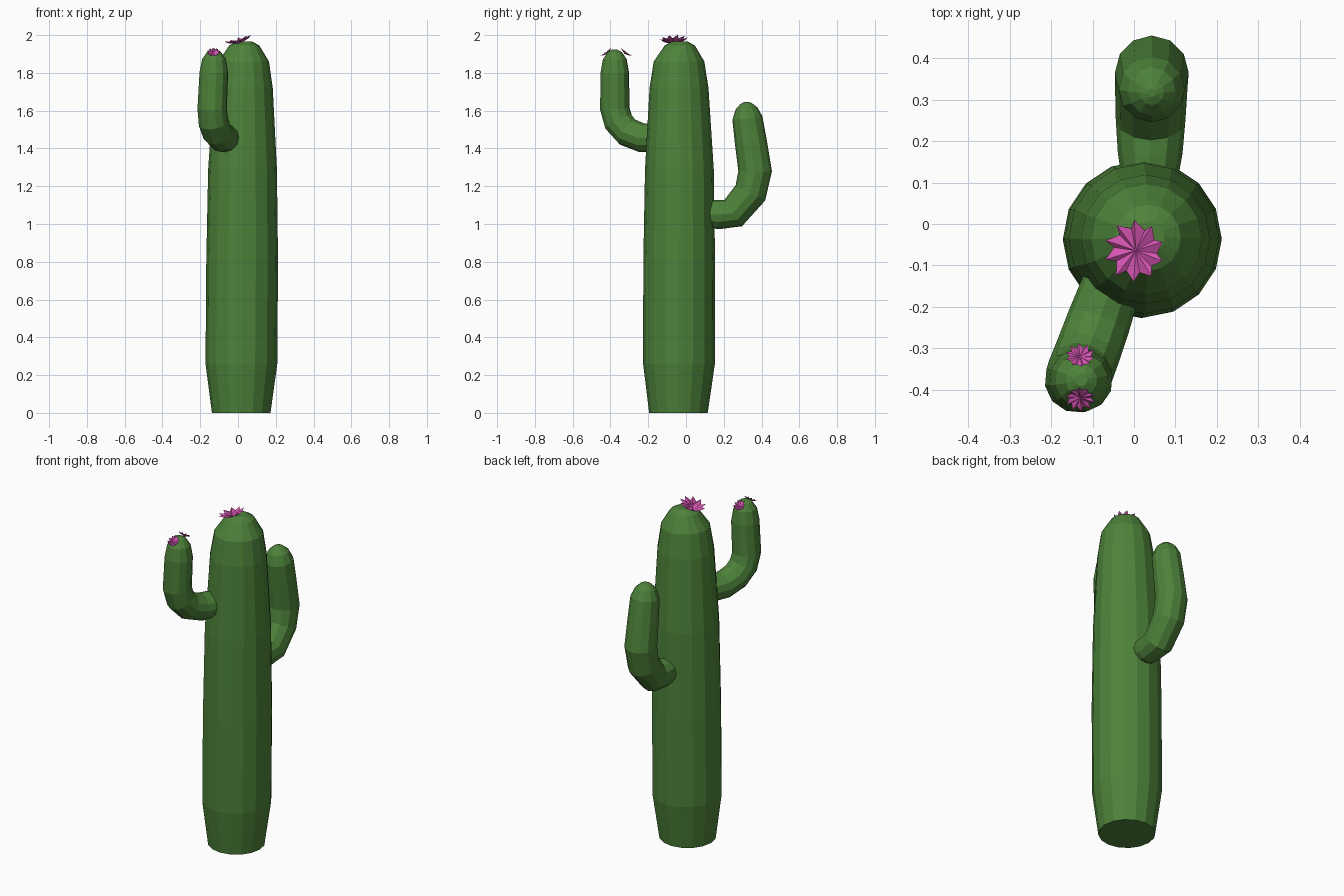
import bpy, bmesh, math
from mathutils import Vector

if "Cube" in bpy.data.objects:
    bpy.data.objects.remove(bpy.data.objects["Cube"])


def material(name, rgb):
    m = bpy.data.materials.new(name)
    m.diffuse_color = (*rgb, 1)
    m.use_nodes = True
    m.node_tree.nodes["Principled BSDF"].inputs["Base Color"].default_value = m.diffuse_color
    return m


GREEN = material("cactus green", (0.075, 0.225, 0.042))
PINK = material("flower pink", (0.66, 0.09, 0.44))


def finish(name, bm, mat):
    bmesh.ops.recalc_face_normals(bm, faces=bm.faces)
    mesh = bpy.data.meshes.new(name)
    bm.to_mesh(mesh)
    bm.free()
    mesh.materials.append(mat)
    ob = bpy.data.objects.new(name, mesh)
    bpy.context.collection.objects.link(ob)
    return ob


def tube(name, path, sides, side_axis, level=False):
    """Loft rings along (x, y, z, radius) points; level keeps rings horizontal."""
    bm = bmesh.new()
    pts = [Vector(p[:3]) for p in path]
    u = Vector(side_axis).normalized()
    rings = []
    for i, p in enumerate(pts):
        a, b = pts[max(i - 1, 0)], pts[min(i + 1, len(pts) - 1)]
        t = Vector((0, 0, 1)) if level else (b - a).normalized()
        s = (u - t * u.dot(t)).normalized()
        w = t.cross(s)
        rings.append([bm.verts.new(p + path[i][3] * (
            s * math.cos(k * math.tau / sides) + w * math.sin(k * math.tau / sides)))
            for k in range(sides)])
    for lo, hi in zip(rings, rings[1:]):
        for k in range(sides):
            j = (k + 1) % sides
            bm.faces.new((lo[k], lo[j], hi[j], hi[k]))
    bm.faces.new(rings[0])
    bm.faces.new(rings[-1])
    return finish(name, bm, GREEN)


def flower(name, centre, facing, radius, petals=10):
    """Shallow star cup with raised, slightly swirled petal tips."""
    bm = bmesh.new()
    top = bm.verts.new((0, 0, 0))
    under = bm.verts.new((0, 0, -radius * 0.2))
    rim = []
    for k in range(petals):
        for turn, r, h in ((0, 0.72, 0.02), (0.68, 1.0, 0.2)):
            a = (k + turn) * math.tau / petals
            rim.append(bm.verts.new((r * radius * math.cos(a),
                                     r * radius * math.sin(a), h * radius)))
    for a, b in zip(rim, rim[1:] + rim[:1]):
        bm.faces.new((top, a, b))
        bm.faces.new((under, b, a))
    ob = finish(name, bm, PINK)
    ob.location = centre
    ob.rotation_euler = Vector(facing).to_track_quat('Z', 'Y').to_euler()


# Main trunk with tapered foot and domed top
tube("trunk", [
    (0.017, -0.04, 0, 0.155), (0.018, -0.037, 0.26, 0.19),
    (0.022, -0.036, 0.8, 0.19), (0.024, -0.035, 1.29, 0.182),
    (0.028, -0.037, 1.72, 0.156), (0.03, -0.037, 1.86, 0.134),
    (0.033, -0.033, 1.945, 0.08), (0.033, -0.033, 1.967, 0.04)],
    16, (1, 0, 0), level=True)

# Front arm, bending up
tube("front_arm", [
    (-0.055, -0.15, 1.455, 0.072), (-0.085, -0.235, 1.457, 0.077),
    (-0.112, -0.31, 1.487, 0.079), (-0.13, -0.357, 1.54, 0.08),
    (-0.137, -0.377, 1.61, 0.079), (-0.128, -0.377, 1.8, 0.077),
    (-0.127, -0.377, 1.872, 0.064), (-0.127, -0.377, 1.91, 0.038),
    (-0.127, -0.377, 1.923, 0.015)], 12, (0.94, -0.34, 0))

# Rear arm, lower and leaning back toward the trunk
tube("rear_arm", [
    (0.038, 0.11, 1.055, 0.068), (0.039, 0.17, 1.05, 0.078),
    (0.04, 0.25, 1.058, 0.084), (0.042, 0.341, 1.165, 0.088),
    (0.043, 0.366, 1.28, 0.089), (0.043, 0.344, 1.43, 0.085),
    (0.043, 0.325, 1.56, 0.08), (0.043, 0.32, 1.612, 0.058),
    (0.043, 0.317, 1.638, 0.03), (0.043, 0.316, 1.646, 0.01)],
    12, (1, 0, 0))

# Blossoms: one on the trunk, two on the front arm
flower("trunk_flower", (0.004, -0.064, 1.968), (-0.27, -0.05, 1), 0.075)
for label, side in (("front", -1), ("back", 1)):
    flower("arm_flower_" + label, (-0.13, -0.37 + side * 0.05, 1.906),
           (0, side * 0.75, 1), 0.036)
